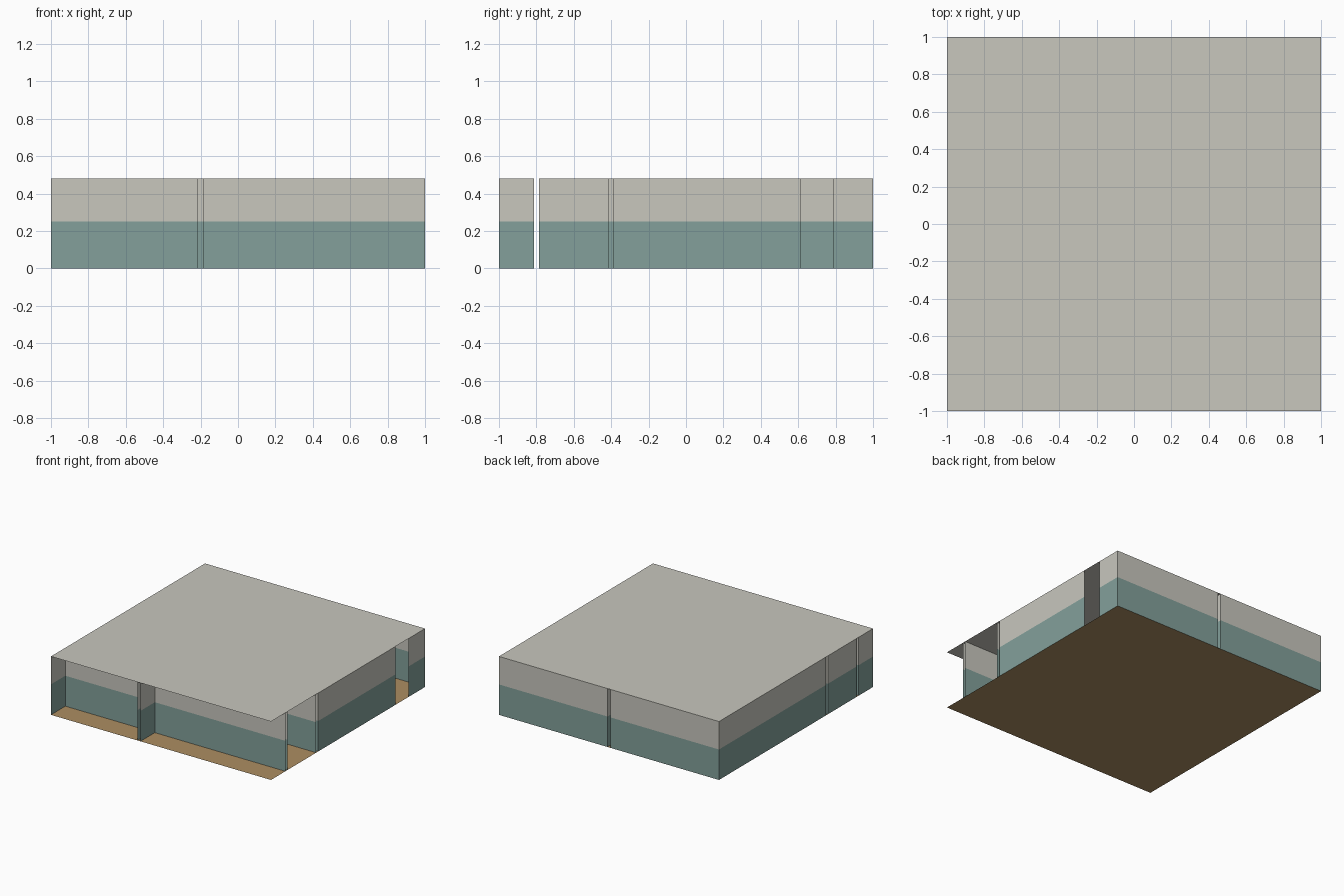
import bpy
import bmesh

if "Cube" in bpy.data.objects:
    bpy.data.objects.remove(bpy.data.objects["Cube"], do_unlink=True)

HEIGHT, SPLIT, T = 0.48, 0.25, 0.0133   # room height, dado height, half wall thickness


def material(name, srgb):
    lin = [((c / 255 + 0.055) / 1.055) ** 2.4 for c in srgb] + [1.0]
    mat = bpy.data.materials.new(name)
    mat.use_nodes = True
    mat.diffuse_color = lin
    bsdf = mat.node_tree.nodes["Principled BSDF"]
    bsdf.inputs["Base Color"].default_value = lin
    bsdf.inputs["Roughness"].default_value = 0.9
    return mat


cream = material("cream_paint", (200, 199, 190))
teal = material("teal_paint", (131, 160, 155))
wood = material("brown_floor", (172, 142, 98))


def finish(bm, name, mats):
    mesh = bpy.data.meshes.new(name)
    bm.to_mesh(mesh)
    bm.free()
    obj = bpy.data.objects.new(name, mesh)
    for mat in mats:
        mesh.materials.append(mat)
    bpy.context.scene.collection.objects.link(obj)


def slab(name, z, mat, up):
    # Flat square sheet
    bm = bmesh.new()
    bmesh.ops.create_grid(bm, x_segments=1, y_segments=1, size=1)
    for v in bm.verts:
        v.co.z = z
    if not up:
        bmesh.ops.reverse_faces(bm, faces=bm.faces)
    finish(bm, name, [mat])


def walls(name, runs):
    # Upright sheets: teal below the dado line, cream above
    bm = bmesh.new()
    for x0, y0, x1, y1 in runs:
        rows = [[bm.verts.new((x, y, z)) for x, y in ((x0, y0), (x1, y1))]
                for z in (0, SPLIT, HEIGHT)]
        for i in range(2):
            face = bm.faces.new((rows[i][0], rows[i][1], rows[i + 1][1], rows[i + 1][0]))
            face.material_index = i
    finish(bm, name, [teal, cream])


slab("floor", 0, wood, True)
slab("ceiling", HEIGHT, cream, True)

FRONT, MID, SIDE = -0.8, -0.4, -0.2     # wall centre lines
DOOR = (-0.6 + T, -0.4 - T)             # inner doorway

# Open strip along the front, with its short partition
walls("front_strip_walls", [
    (-1, FRONT - T, -1, -1),
    (-1, FRONT - T, SIDE - T, FRONT - T),
    (SIDE + T, FRONT - T, 1, FRONT - T),
    (SIDE - T, -1, SIDE - T, FRONT - T),
    (SIDE + T, -1, SIDE + T, FRONT - T),
])

# Hall, open on its +x end
walls("hall_walls", [
    (-1, FRONT + T, 1, FRONT + T),
    (-1, FRONT + T, -1, MID - T),
    (-1, MID - T, DOOR[0], MID - T),
    (DOOR[1], MID - T, 1, MID - T),
])

# Doorway sides
walls("doorway_jambs", [(x, MID - T, x, MID + T) for x in DOOR])

# Back room on the -x side
walls("closed_back_room_walls", [
    (-1, MID + T, DOOR[0], MID + T),
    (DOOR[1], MID + T, -T, MID + T),
    (-1, MID + T, -1, 1),
    (-1, 1, -T, 1),
    (-T, MID + T, -T, 1),
])

# Back room on the +x side, with an outer opening
walls("open_back_room_walls", [
    (T, MID + T, 1, MID + T),
    (T, MID + T, T, 1),
    (T, 1, 1, 1),
    (1, MID + T, 1, 0.6 + T),
    (1, 0.8 - T, 1, 1),
])
